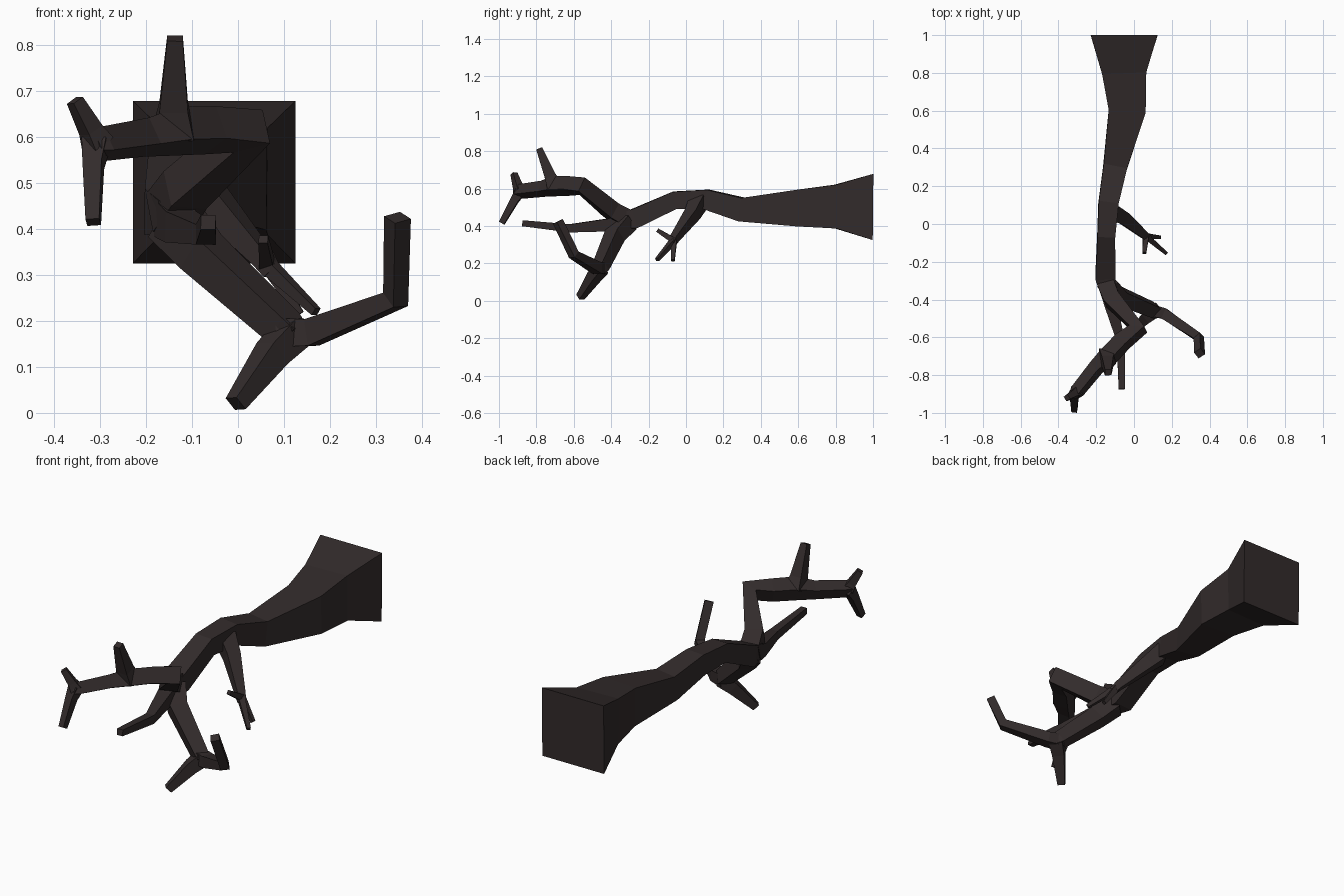
import bpy, bmesh
from mathutils import Vector

bark = bpy.data.materials.new("dark bark")
bark.diffuse_color = (0.032, 0.024, 0.024, 1)


def limb(name, *nodes):
    """Square tube through (x, y, z, half width) nodes, flat capped."""
    pts = [Vector(n[:3]) for n in nodes]
    segs = [(b - a).normalized() for a, b in zip(pts, pts[1:])]
    up = Vector((0, 0, 1)) if abs(segs[0].z) < 0.9 else Vector((0, 1, 0))
    bm = bmesh.new()
    rings = []
    for i, p in enumerate(pts):
        # ring lies across the mean direction of its two neighbouring segments
        t = (segs[max(i - 1, 0)] + segs[min(i, len(segs) - 1)]).normalized()
        up = (up - t * up.dot(t)).normalized()
        side = t.cross(up)
        h = nodes[i][3]
        rings.append([bm.verts.new(p + side * h * a + up * h * b)
                      for a, b in ((1, 1), (-1, 1), (-1, -1), (1, -1))])
    for r, s in zip(rings, rings[1:]):
        for k in range(4):
            bm.faces.new((r[k], r[(k + 1) % 4], s[(k + 1) % 4], s[k]))
    bm.faces.new(rings[0])
    bm.faces.new(rings[-1])
    bmesh.ops.recalc_face_normals(bm, faces=bm.faces)
    me = bpy.data.meshes.new(name)
    bm.to_mesh(me)
    bm.free()
    me.materials.append(bark)
    ob = bpy.data.objects.new(name, me)
    bpy.context.collection.objects.link(ob)


# main bough, thick cut end at the back
limb("main_bough",
     (-.052, 1, .502, .177), (-.052, .8, .504, .117), (-.036, .6, .496, .098),
     (-.1, .3, .488, .063), (-.135, .11, .542, .053), (-.147, -.06, .538, .047),
     (-.152, -.28, .438, .052), (-.135, -.37, .425, .038))

# upper branch with its twigs
limb("upper_branch",
     (-.15, -.31, .435, .046), (-.115, -.4, .485, .044), (.022, -.555, .613, .041),
     (-.06, -.62, .615, .039), (-.14, -.705, .613, .04), (-.2, -.76, .6, .032),
     (-.3, -.885, .585, .029), (-.318, -.905, .582, .022))
limb("upper_twig", (-.14, -.7, .61, .044), (-.14, -.725, .665, .031),
     (-.137, -.785, .815, .017))
limb("upper_tip_up", (-.305, -.89, .585, .027), (-.32, -.9, .615, .02),
     (-.355, -.92, .68, .014))
limb("upper_tip_down", (-.31, -.885, .585, .027), (-.315, -.915, .54, .021),
     (-.315, -.985, .415, .015))

# middle straight twig
limb("middle_branch", (-.15, -.31, .43, .042), (-.125, -.42, .405, .034),
     (-.07, -.62, .388, .022), (-.065, -.875, .415, .016))

# lower branch forking into two
limb("lower_branch", (-.14, -.32, .42, .048), (-.08, -.38, .35, .042),
     (.1, -.455, .185, .034), (.125, -.47, .165, .026))
limb("lower_fork_long", (.09, -.455, .175, .032), (.16, -.475, .175, .029),
     (.343, -.6, .247, .022), (.347, -.685, .425, .021))
limb("lower_fork_short", (.12, -.455, .175, .034), (.075, -.49, .13, .03),
     (-.005, -.565, .02, .018))

# small side branch with three tips
limb("side_branch", (-.125, .07, .535, .042), (-.06, .035, .465, .034),
     (.055, -.06, .335, .02), (.075, -.075, .305, .016))
for i, tip in enumerate([(.055, -.153, .378, .01), (.135, -.07, .215, .009),
                         (.17, -.155, .22, .009)]):
    limb("side_twig_%d" % (i + 1), (.063, -.065, .322, .016), tip)
